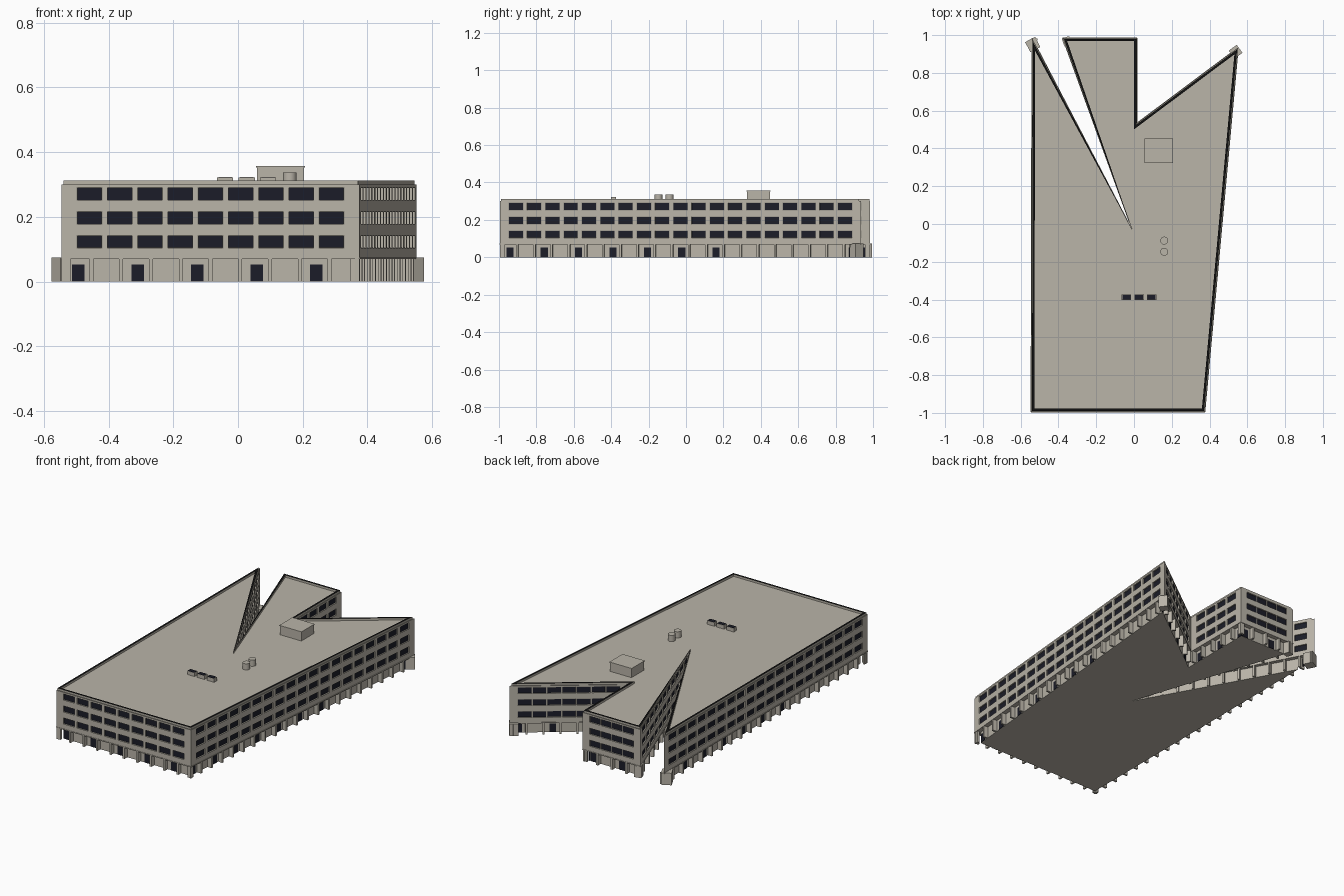
import bpy, bmesh, math
from mathutils import Vector, Matrix

if "Cube" in bpy.data.objects:
    bpy.data.objects.remove(bpy.data.objects["Cube"])


def material(name, rgb):
    m = bpy.data.materials.new(name)
    m.use_nodes = True
    colour = (*rgb, 1)
    m.diffuse_color = colour
    m.node_tree.nodes["Principled BSDF"].inputs["Base Color"].default_value = colour
    return m


STONE = material("warm grey stone", (0.49, 0.458, 0.395))
GLASS = material("dark glass", (0.011, 0.012, 0.021))
TRIM = material("trim grey", (0.27, 0.255, 0.215))
BLACK = material("black coping", (0.006, 0.006, 0.006))
MATS = [STONE, GLASS, TRIM, BLACK]

# Footprint, anticlockwise from the front left-hand corner
PLAN = [Vector(p) for p in [
    (-0.545, -0.995), (0.375, -0.995), (0.552, 0.935), (0.017, 0.535),
    (0.017, 0.985), (-0.378, 0.985), (-0.01, -0.03), (-0.54, 0.985)]]
WALL_BASE, WALL_TOP, ROOF_Z, RIM_Z = 0.072, 0.3, 0.299, 0.312
RECESS = 0.028
SLIT_EDGES = (5, 6)


def finish(name, bm):
    mesh = bpy.data.meshes.new(name)
    bm.to_mesh(mesh)
    bm.free()
    for m in MATS:
        mesh.materials.append(m)
    ob = bpy.data.objects.new(name, mesh)
    bpy.context.collection.objects.link(ob)
    return ob


def outward(a, b):
    d = (b - a).normalized()
    return Vector((d.y, -d.x))


def inset_plan(dist):
    """Footprint moved inward; the almost folded corner of the slit stays put."""
    out = []
    for i, p in enumerate(PLAN):
        n1 = outward(PLAN[i - 1], p)
        n2 = outward(p, PLAN[(i + 1) % len(PLAN)])
        if n1.dot(n2) < -0.95:
            out.append(p.copy())
        else:
            out.append(p - (n1 + n2) * dist / (1 + n1.dot(n2)))
    return out


def edges():
    for i, a in enumerate(PLAN):
        yield i, a, PLAN[(i + 1) % len(PLAN)]


def polygon(bm, plan, z, mat=0, down=False):
    pts = [bm.verts.new((p.x, p.y, z)) for p in plan]
    f = bm.faces.new(pts[::-1] if down else pts)
    f.material_index = mat


def strip(bm, lower, z0, upper, z1, mat=0):
    n = len(lower)
    for i in range(n):
        j = (i + 1) % n
        if lower[i] == upper[i] and z0 == z1:
            pts = ((*lower[i], z0), (*lower[j], z0), (*upper[j], z1))
        elif lower[j] == upper[j] and z0 == z1:
            pts = ((*lower[i], z0), (*lower[j], z0), (*upper[i], z1))
        else:
            pts = ((*lower[i], z0), (*lower[j], z0), (*upper[j], z1), (*upper[i], z1))
        f = bm.faces.new([bm.verts.new(v) for v in pts])
        f.material_index = mat


def box(bm, centre, size, angle=0, mat=0):
    mtx = (Matrix.Translation(centre) @ Matrix.Rotation(angle, 4, 'Z')
           @ Matrix.Diagonal((*size, 1)))
    made = bmesh.ops.create_cube(bm, size=1, matrix=mtx)
    for f in {f for v in made["verts"] for f in v.link_faces}:
        f.material_index = mat


# Upper storeys: gridded walls with framed, recessed windows
bm = bmesh.new()
margin, half_w, half_h = 0.086, 0.04, 0.021
rows = [WALL_BASE]
for centre in (0.123, 0.197, 0.271):
    rows += [centre - half_h, centre + half_h]
rows.append(WALL_TOP)
windows = []
for i, a, b in edges():
    length = (b - a).length
    d = (b - a).normalized()
    count = max(2, round(length / 0.1))
    step = (length - 2 * margin) / (count - 1)
    cols = [0]
    for k in range(count):
        cols += [margin + k * step - half_w, margin + k * step + half_w]
    cols.append(length)
    grid = [[bm.verts.new((*(a + d * s), z)) for s in cols] for z in rows]
    for r in range(len(rows) - 1):
        for c in range(len(cols) - 1):
            f = bm.faces.new((grid[r][c], grid[r][c + 1],
                              grid[r + 1][c + 1], grid[r + 1][c]))
            if r % 2 and c % 2:
                windows.append(f)
bm.normal_update()
for f in bmesh.ops.inset_individual(bm, faces=windows, thickness=0.0035)["faces"]:
    f.material_index = 2
for f in bmesh.ops.inset_individual(bm, faces=windows, thickness=0.0003, depth=-0.007)["faces"]:
    f.material_index = 0
for f in windows:
    f.material_index = 1
polygon(bm, PLAN, WALL_BASE, down=True)
finish("upper_walls", bm)

# Roof deck with a raised parapet and dark coping
bm = bmesh.new()
rim_out, rim_in = inset_plan(0.005), inset_plan(0.017)
strip(bm, PLAN, WALL_TOP, rim_out, WALL_TOP, 2)
strip(bm, rim_out, WALL_TOP, rim_out, RIM_Z)
strip(bm, rim_out, RIM_Z, rim_in, RIM_Z, 3)
strip(bm, rim_in, RIM_Z, rim_in, ROOF_Z)
polygon(bm, rim_in, ROOF_Z)
finish("roof_and_parapet", bm)

# Recessed ground floor
bm = bmesh.new()
ground = inset_plan(RECESS)
strip(bm, ground, 0, ground, WALL_BASE)
polygon(bm, ground, 0, down=True)
finish("ground_floor", bm)

# Pillars under the overhang, and doors in every second bay
pillars, doors = bmesh.new(), bmesh.new()
for i, a, b in edges():
    length = (b - a).length
    d, n = (b - a).normalized(), outward(a, b)
    angle = math.atan2(d.y, d.x)
    bays = round(length / 0.094)
    for k in range(bays + 1):
        s = min(max(k * length / bays, 0.008), length - 0.008)
        p = a + d * s - n * RECESS / 2
        box(pillars, (*p, WALL_BASE / 2), (0.012, RECESS, WALL_BASE), angle)
    if i in SLIT_EDGES:
        continue
    for k in range(0, min(bays, 14), 2):
        p = a + d * ((k + 0.5) * length / bays + 0.005) - n * RECESS
        box(doors, (*p, 0.027), (0.038, 0.006, 0.053), angle, 1)
finish("ground_pillars", pillars)
finish("doors", doors)

# Thin ledge where the storeys meet the ground floor
bm = bmesh.new()
for i, a, b in edges():
    d = b - a
    p = (a + b) / 2
    box(bm, (*p, WALL_BASE), (d.length, 0.005, 0.005), math.atan2(d.y, d.x))
finish("ledge", bm)

# Corner piers at the sharp tips of the wings
bm = bmesh.new()
for x, y, size, angle in ((-0.536, 0.95, 0.06, 27), (-0.355, 0.967, 0.042, 19), (0.538, 0.912, 0.052, 36)):
    box(bm, (x, y, 0.037), (size, size, 0.074), math.radians(angle))
finish("corner_piers", bm)

# Rooftop plant room with a thin cap
bm = bmesh.new()
box(bm, (0.131, 0.388, 0.326), (0.146, 0.122, 0.056))
box(bm, (0.131, 0.388, 0.355), (0.152, 0.128, 0.005))
finish("plant_room", bm)

# Rooftop tanks
for side, y in (("front", -0.147), ("back", -0.088)):
    bpy.ops.mesh.primitive_cylinder_add(vertices=20, radius=0.021, depth=0.04,
                                        location=(0.16, y, 0.317))
    tank = bpy.context.object
    tank.name = side + "_tank"
    tank.data.materials.append(STONE)
    bpy.ops.object.shade_smooth_by_angle()

# Rooftop vents with dark grilles on top
bm = bmesh.new()
for x in (-0.04, 0.027, 0.093):
    box(bm, (x, -0.388, 0.31), (0.05, 0.028, 0.023))
    box(bm, (x, -0.388, 0.3215), (0.042, 0.025, 0.004), mat=1)
finish("roof_vents", bm)
